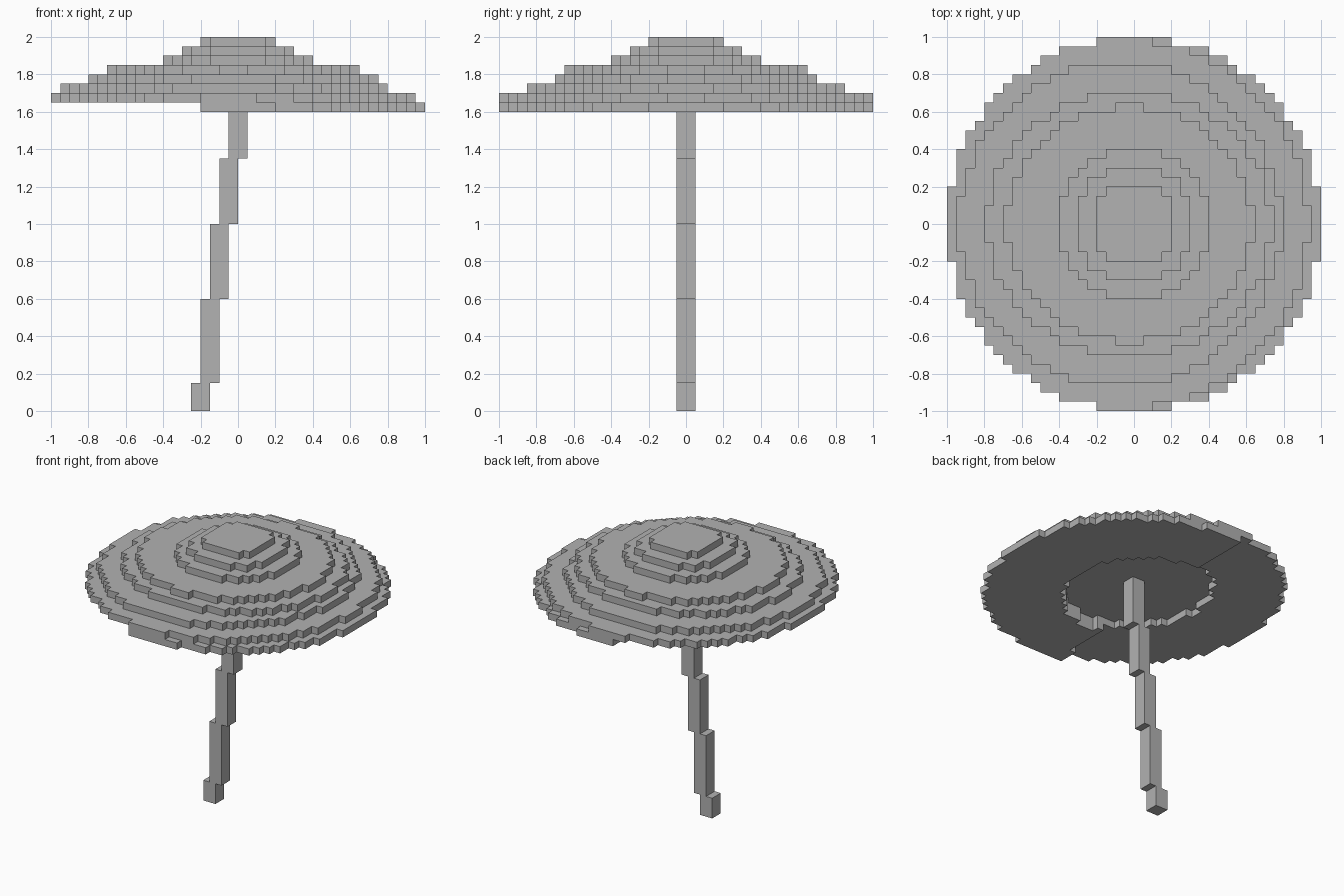
import bpy
import bmesh
from mathutils import Vector

cube = bpy.data.objects.get("Cube")
if cube:
    bpy.data.objects.remove(cube, do_unlink=True)

V = 0.05        # block size
N = 20          # blocks from the centre to the rim
BASE = 1.6      # underside of the canopy

grey = bpy.data.materials.new("plain_grey")
grey.use_nodes = True
color = (0.445, 0.445, 0.445, 1)
grey.diffuse_color = color
grey.node_tree.nodes["Principled BSDF"].inputs["Base Color"].default_value = color


def finish(name, bm):
    mesh = bpy.data.meshes.new(name)
    bm.to_mesh(mesh)
    bm.free()
    mesh.materials.append(grey)
    bpy.context.collection.objects.link(bpy.data.objects.new(name, mesh))


def block_mesh(name, cells):
    """Skin a set of grid cells with their exposed faces only."""
    bm = bmesh.new()
    for cell in cells:
        for axis in range(3):
            for side in (0, 1):
                near = list(cell)
                near[axis] += 2 * side - 1
                if tuple(near) in cells:
                    continue
                u, w = (axis + 1) % 3, (axis + 2) % 3
                corners = []
                for du, dw in ((0, 0), (1, 0), (1, 1), (0, 1)):
                    p = Vector(cell)
                    p[axis] += side
                    p[u] += du
                    p[w] += dw
                    corners.append(bm.verts.new(p * V + Vector((0, 0, BASE))))
                bm.faces.new(corners if side else corners[::-1])
    bmesh.ops.remove_doubles(bm, verts=bm.verts, dist=V / 10)
    bmesh.ops.dissolve_limit(bm, angle_limit=0.01, verts=bm.verts, edges=bm.edges)
    finish(name, bm)


def in_oval(x, y, cx, rx, ry):
    return ((x - cx) / rx) ** 2 + (y / ry) ** 2 <= 1


# Canopy: stacked ovals (centre x, x radius, y radius) from the rim upward
layers = [(0, 1, 1), (-0.05, 0.98, 0.99), (-0.075, 0.86, 0.87),
          (-0.025, 0.76, 0.71), (-0.025, 0.66, 0.628),
          (0, 0.4, 0.4), (0, 0.325, 0.325), (0, 0.225, 0.225)]
cells = set()
for k, oval in enumerate(layers):
    for i in range(-N, N):
        for j in range(-N, N):
            x, y = (i + 0.5) * V, (j + 0.5) * V
            if not (in_oval(x, y, *oval) and in_oval(x, y, 0, 1, 1)):
                continue
            # hollow under the crown
            if k < 2 and in_oval(x, y, -0.03, 0.5, 0.53):
                continue
            # lowest layer only on the side that leans down
            edge = -0.1 if y > 0 else (-0.2 if y < -0.85 else -0.15)
            if k == 0 and x < edge:
                continue
            cells.add((i, j, k))
block_mesh("canopy", cells)

# Pole: square segments stepping sideways as they rise
heights = [0, 0.15, 0.6, 1.0, 1.35, 1.7]
for n, (z0, z1) in enumerate(zip(heights, heights[1:])):
    bm = bmesh.new()
    bmesh.ops.create_cube(bm, size=1)
    bmesh.ops.scale(bm, vec=(2 * V, 2 * V, z1 - z0), verts=bm.verts)
    bmesh.ops.translate(bm, vec=((n - 4) * V, 0, (z0 + z1) / 2), verts=bm.verts)
    finish(f"pole_segment_{n + 1}", bm)
